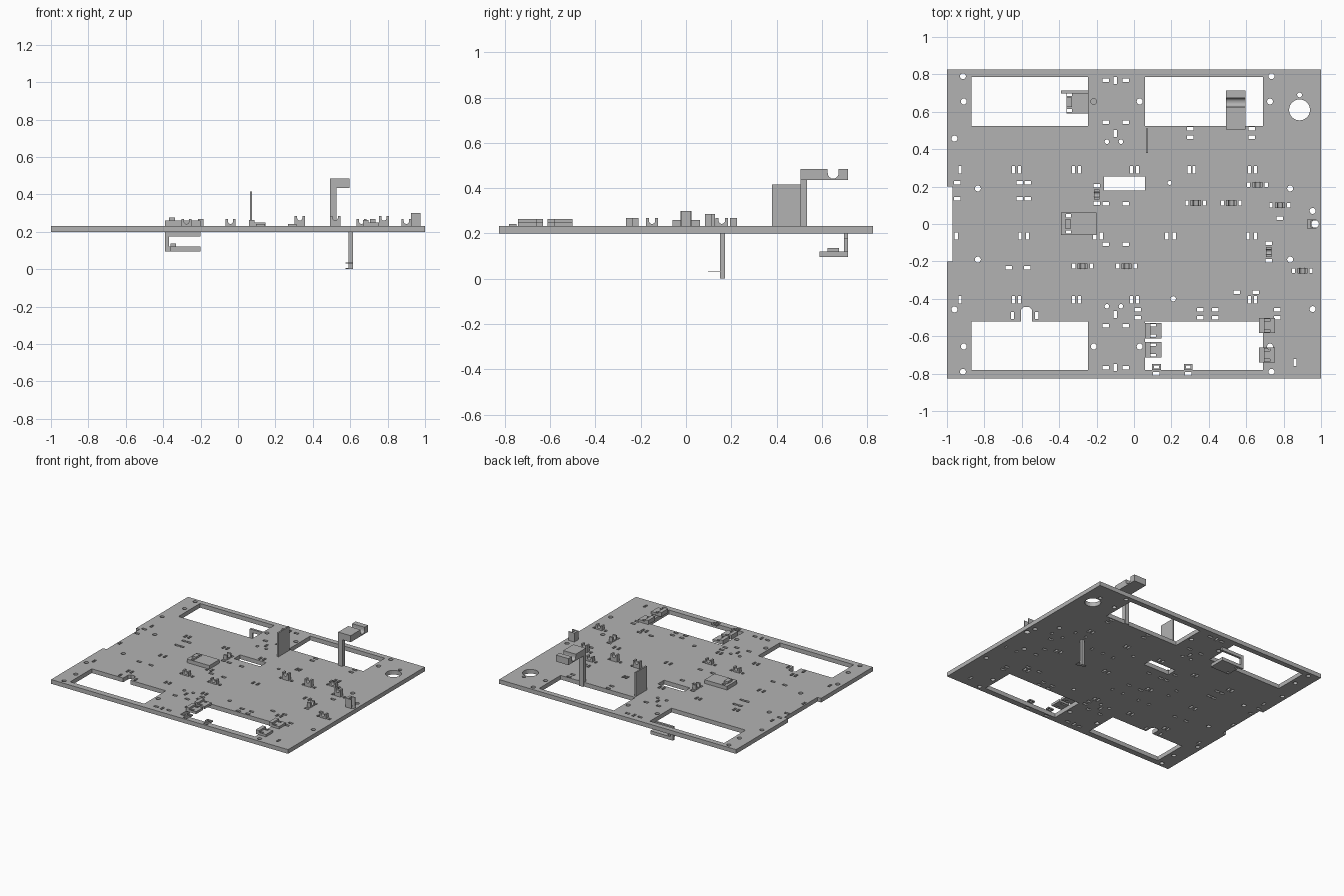
import bpy, bmesh, math
from mathutils import Matrix

if "Cube" in bpy.data.objects:
    bpy.data.objects.remove(bpy.data.objects["Cube"], do_unlink=True)

grey = bpy.data.materials.new("plain_grey")
grey.use_nodes = True
colour = (.45, .45, .45, 1)
grey.diffuse_color = colour
grey.node_tree.nodes["Principled BSDF"].inputs["Base Color"].default_value = colour

BOTTOM, TOP = .2, .232


def rectangle(x_min, x_max, y_min, y_max):
    return [(x_min, y_min), (x_max, y_min), (x_max, y_max), (x_min, y_max)]


def centred(x, y, width, depth):
    return rectangle(x - width / 2, x + width / 2, y - depth / 2, y + depth / 2)


def circle(x, y, radius, sides=16):
    angles = [math.tau * i / sides for i in range(sides)]
    return [(x + radius * math.cos(a), y + radius * math.sin(a)) for a in angles]


def prism(name, loops, low, high, matrix=Matrix()):
    """Extrude a flat outline, with any hole loops, between two heights."""
    bm = bmesh.new()
    edges = []
    for loop in loops:
        verts = [bm.verts.new((x, y, low)) for x, y in loop]
        edges += [bm.edges.new((v, verts[i - 1])) for i, v in enumerate(verts)]
    bmesh.ops.triangle_fill(bm, use_beauty=True, edges=edges, normal=(0, 0, 1))
    extruded = bmesh.ops.extrude_face_region(bm, geom=bm.faces[:], use_keep_orig=True)
    moved = [v for v in extruded["geom"] if isinstance(v, bmesh.types.BMVert)]
    bmesh.ops.translate(bm, verts=moved, vec=(0, 0, high - low))
    bmesh.ops.recalc_face_normals(bm, faces=bm.faces[:])
    bm.transform(matrix)
    mesh = bpy.data.meshes.new(name)
    bm.to_mesh(mesh)
    bm.free()
    mesh.materials.append(grey)
    obj = bpy.data.objects.new(name, mesh)
    bpy.context.collection.objects.link(obj)
    return obj


def box(name, x_range, y_range, z_range):
    return prism(name, [rectangle(*x_range, *y_range)], *z_range)


def cradle_profile(width, height, radius, centre=0):
    """Side outline of a block with a rounded groove in its top."""
    steps = 8
    floor = height - radius * .8
    arc = [(centre + radius * math.cos(math.pi + math.pi * i / steps),
            floor + radius * math.sin(math.pi + math.pi * i / steps))
           for i in range(steps + 1)]
    half = width / 2
    return ([(-half, height), (-half, 0), (half, 0), (half, height),
             (centre + radius, height)] + arc[::-1] + [(centre - radius, height)])


def wide_slot(x, y):
    return centred(x, y, .035, .019)


def tall_slot(x, y):
    return centred(x, y, .017, .038)


# Outer outline with the shallow notch in its right edge
outline = [(-1, -.825), (1, -.825), (1, .825), (-1, .825),
           (-1, .2), (-.97, .2), (-.97, -.2), (-1, -.2)]
holes = []

# Large window openings, one with a rounded tab notch
for x_range in ((-.87, -.245), (.06, .69)):
    holes.append(rectangle(*x_range, .525, .785))
holes.append(rectangle(.06, .69, -.78, -.52))
holes.append([(-.87, -.78), (-.245, -.78), (-.245, -.52), (-.545, -.52),
              (-.545, -.46), (-.56, -.445), (-.59, -.445), (-.605, -.46),
              (-.605, -.52), (-.87, -.52)])
holes.append(rectangle(-.16, .06, .18, .255))

# Round holes that repeat at the front and back
for side in (-1, 1):
    for x, y in ((-.915, .79), (.735, .79), (-.91, .655), (-.215, .655),
                 (.03, .655), (.727, .655), (-.96, .457),
                 (-.835, .19), (.835, .19)):
        holes.append(circle(x, side * y, .016))
    for x in (-.145, -.07):
        holes.append(circle(x, side * .44, .012))
    # Paired slots on the middle spine
    for x in (-.15, -.045):
        for y in (.768, .545, .108):
            holes.append(wide_slot(x, side * y))
    for y in (.768, .483):
        holes.append(tall_slot(-.1, side * y))

# Single round holes
for x, y, radius in ((.885, .61, .056), (.885, .69, .013), (.955, -.455, .016),
                     (.955, .07, .016), (.19, .22, .011), (.21, -.4, .014),
                     (.968, 0, .02)):
    holes.append(circle(x, y, radius, 24))

# Stacked pairs of wide slots
for x, y in ((.3, .487), (.63, .487), (.02, -.48), (.355, -.48),
             (.435, -.48), (.765, -.48)):
    for offset in (-.022, .022):
        holes.append(wide_slot(x, y + offset))
for x in (-.945, -.61, -.568):
    for y in (.22, .135):
        holes.append(wide_slot(x, y))
for x, y in ((-.67, -.235), (-.57, -.235), (.55, -.365), (.65, -.365),
             (.78, .03), (.12, -.8), (.29, -.8)):
    holes.append(wide_slot(x, y))

# Rows of tall slots in pairs
for y in (.29, -.405):
    for x in (-.628, -.308, .002, .633):
        for offset in (-.016, .016):
            holes.append(tall_slot(x + offset, y))
    holes.append(tall_slot(-.93, y))
for x in (.295, .32):
    holes.append(tall_slot(x, .29))
for x in (-.95, -.61, -.57, -.21, -.175, .175, .215, .61, .65):
    holes.append(tall_slot(x, -.065))
for x, y in ((-.65, -.49), (-.52, -.49), (.86, -.74)):
    holes.append(tall_slot(x, y))

# Small grooved cradles, each between two slots
upright = Matrix.Rotation(math.pi / 2, 4, "X")
quarter = Matrix.Rotation(math.pi / 2, 4, "Z")
cradles = ((-.2, .158, .035, True), (.72, -.15, .035, True),
           (.33, .112, .053, False), (.52, .112, .053, False),
           (.66, .21, .035, False), (.78, .1, .053, False),
           (.9, -.25, .035, False), (-.275, -.225, .035, False),
           (-.04, -.225, .035, False))
for x, y, height, turned in cradles:
    place = Matrix.Translation((x, y, TOP)) @ (quarter if turned else Matrix())
    prism("cradle", [cradle_profile(.054, height, .014)], -.015, .015, place @ upright)
    for offset in (-.047, .047):
        if turned:
            holes.append(wide_slot(x, y + offset))
        else:
            holes.append(centred(x + offset, y, .017, .025))

# Flat bracket in the middle, with a raised knob and two through slots
slots = [centred(-.35, y, .026, .017) for y in (-.042, .044)]
holes += slots
prism("middle_bracket", [rectangle(-.39, -.2, -.06, .062)] + slots, TOP, .26)
box("middle_bracket_knob", (-.37, -.337), (-.025, .025), (.26, .275))

# Main plate
prism("main_plate", [outline] + holes, BOTTOM, TOP)

# Hanging bracket under the back right window
slots = [centred(-.345, y, .026, .017) for y in (.607, .692)]
prism("hanging_shelf", [rectangle(-.36, -.2, .59, .705)] + slots, .095, .12)
box("hanging_shelf_knob", (-.36, -.332), (.625, .675), (.12, .136))
box("hanging_shelf_rail", (-.39, -.2), (.698, .715), (.095, .12))
box("hanging_post", (-.39, -.368), (.698, .715), (.12, BOTTOM))
box("hanging_arm", (-.368, -.2), (.698, .715), (.175, BOTTOM))

# Tall post carrying a grooved arm over the back left window
box("tall_post", (.492, .527), (.505, .535), (BOTTOM, .435))
arm_place = Matrix.Translation((0, .61, .435)) @ quarter @ upright
prism("tall_post_arm", [cradle_profile(.21, .05, .024, .04)], .492, .597, arm_place)

# Thin upright panel
box("upright_panel", (.065, .076), (.38, .51), (TOP, .415))

# Leg below the plate with thin toes
box("lower_leg", (.592, .614), (.15, .172), (0, BOTTOM))
box("lower_leg_toe", (.575, .614), (.097, .15), (.031, .035))
box("lower_leg_foot", (.575, .614), (.15, .172), (0, .005))

# Edge stop with a round bite
prism("edge_stop", [rectangle(.925, .945, -.025, .025)], TOP, .3)
box("edge_stop_back", (.945, .975), (.018, .025), (TOP, .3))
box("edge_stop_front", (.945, .975), (-.025, -.018), (TOP, .3))

# Clips overhanging the front left window
for x, y in ((.103, -.57), (.103, -.673), (.712, -.543), (.712, -.7)):
    bites = [centred(x, y + offset, .028, .014) for offset in (-.028, .028)]
    prism("window_clip", [centred(x, y, .086, .082)] + bites, TOP, .25)
    box("window_clip_ridge", (x - .043, x - .015), (y - .041, y + .041), (.25, .264))

# Low rings on the front edge
for x in (.12, .29):
    prism("low_ring", [centred(x, -.765, .047, .032), centred(x, -.765, .026, .016)],
          TOP, .242)
